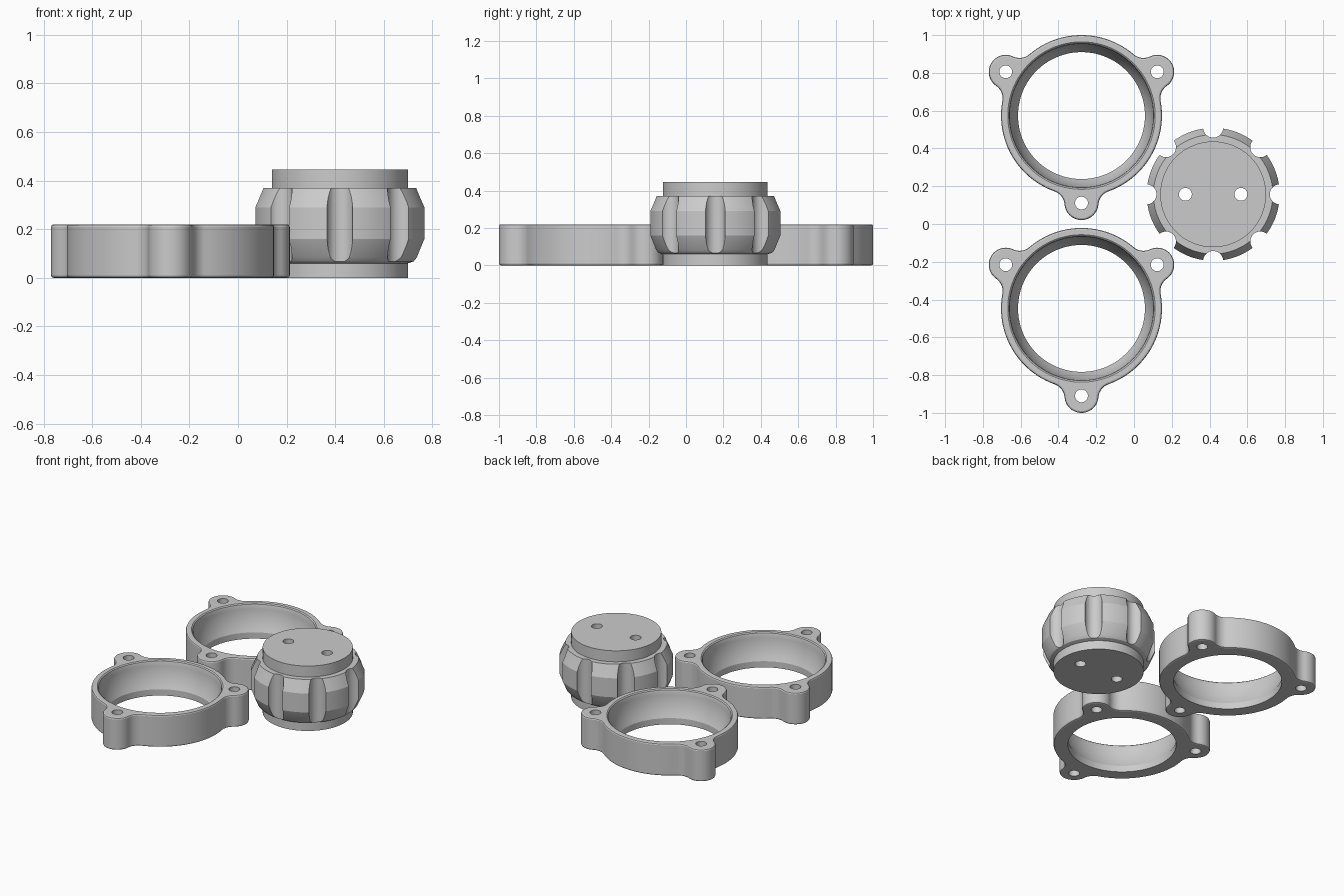
import bpy, bmesh, math
from mathutils import Vector

if "Cube" in bpy.data.objects:
    bpy.data.objects.remove(bpy.data.objects["Cube"])

grey = bpy.data.materials.new("plain grey")
grey.diffuse_color = (0.6, 0.6, 0.6, 1)
grey.use_nodes = True
grey.node_tree.nodes["Principled BSDF"].inputs["Base Color"].default_value = grey.diffuse_color


def link(name, bm, loc=(0, 0, 0)):
    bmesh.ops.recalc_face_normals(bm, faces=bm.faces[:])
    me = bpy.data.meshes.new(name)
    bm.to_mesh(me)
    bm.free()
    ob = bpy.data.objects.new(name, me)
    ob.location = loc
    bpy.context.collection.objects.link(ob)
    return ob


def loft(name, loops):
    """Solid from equal-length point loops, capped at both ends."""
    bm = bmesh.new()
    rows = [[bm.verts.new(p) for p in loop] for loop in loops]
    n = len(rows[0])
    for a, b in zip(rows, rows[1:]):
        for i in range(n):
            j = (i + 1) % n
            bm.faces.new((a[i], a[j], b[j], b[i]))
    bm.faces.new(rows[0][::-1])
    bm.faces.new(rows[-1])
    return link(name, bm)


def lathe(name, profile, n=96, x=0, y=0):
    turn = [2 * math.pi * (i + 0.5) / n for i in range(n)]
    return loft(name, [[(x + r * math.cos(a), y + r * math.sin(a), z) for a in turn]
                       for r, z in profile])


def pin(x, y, r, z0, z1, n=32):
    return lathe("cutter", [(r, z0), (r, z1)], n, x, y)


def finish(ob, cutters, loc):
    """Cut the holes, bake the modifiers, then shade."""
    for c in cutters:
        m = ob.modifiers.new("cut", 'BOOLEAN')
        m.operation, m.solver, m.object = 'DIFFERENCE', 'EXACT', c
        c.hide_render = True
    deps = bpy.context.evaluated_depsgraph_get()
    deps.update()
    me = bpy.data.meshes.new_from_object(ob.evaluated_get(deps))
    ob.modifiers.clear()
    ob.data = me
    for c in cutters:
        bpy.data.objects.remove(c)
    me.materials.clear()
    me.materials.append(grey)
    ob.location = loc
    bpy.ops.object.select_all(action='DESELECT')
    ob.select_set(True)
    bpy.context.view_layer.objects.active = ob
    bpy.ops.object.shade_smooth_by_angle(angle=math.radians(20))


# Clamp ring outline: a circle with three filleted bolt lobes
R, LOBE, FIL, D, H = 0.426, 0.09, 0.08, 0.463, 0.22
a, b = R + FIL, LOBE + FIL
t = math.acos((a * a + D * D - b * b) / (2 * a * D))
beta = math.atan2(a * math.sin(t), a * math.cos(t) - D)
lobe_angles = [math.radians(d) for d in (-90, 30, 150)]


def arc(c, r, a0, a1, n, turn):
    pts = []
    for i in range(n):
        s = a0 + (a1 - a0) * i / n
        p = Vector((c[0] + r * math.cos(s), c[1] + r * math.sin(s), 0))
        pts.append((p.x * math.cos(turn) - p.y * math.sin(turn),
                    p.x * math.sin(turn) + p.y * math.cos(turn)))
    return pts


def outline():
    pts = []
    fx, fy = a * math.cos(t), a * math.sin(t)
    for turn in lobe_angles:
        pts += arc((fx, -fy), FIL, math.pi - t, math.pi - beta, 10, turn)
        pts += arc((D, 0), LOBE, -beta, beta, 22, turn)
        pts += arc((fx, fy), FIL, math.pi + beta, math.pi + t, 10, turn)
        pts += arc((0, 0), R, t, math.radians(120) - t, 24, turn)
    return pts


def clamp_ring(name, y):
    pts = outline()
    ob = loft(name, [[(px, py, z) for px, py in pts] for z in (0, H)])
    bev = ob.modifiers.new("edge", 'BEVEL')
    bev.width, bev.segments = 0.01, 2
    bev.limit_method, bev.angle_limit = 'ANGLE', math.radians(40)
    bev.use_clamp_overlap = False
    # Spherical seat above a short straight bore, eased at the rim
    ball, bore = 0.38, 0.336
    low = math.acos(bore / ball)
    seat = [(bore, -0.1), (bore, H - ball * math.sin(low))]
    seat += [(ball * math.cos(low * (1 - i / 10)), H - ball * math.sin(low * (1 - i / 10)))
             for i in range(1, 10)]
    seat += [(0.383, 0.214), (0.391, 0.2205), (0.391, 0.3)]
    cutters = [lathe("cutter", seat)]
    cutters += [pin(D * math.cos(s), D * math.sin(s), 0.034, -0.1, 0.4) for s in lobe_angles]
    finish(ob, cutters, (-0.278, y, 0))


clamp_ring("back_clamp_ring", 0.574)
clamp_ring("front_clamp_ring", -0.447)

# Barrel knob with end bosses, eight grip grooves and two through holes
knob = lathe("grip_knob", [(0.28, 0), (0.28, 0.06), (0.305, 0.068), (0.32, 0.085),
                           (0.352, 0.16), (0.352, 0.29), (0.316, 0.37),
                           (0.28, 0.37), (0.28, 0.445)])
grooves = [pin(0.353 * math.cos(k * math.pi / 4), 0.353 * math.sin(k * math.pi / 4),
               0.053, -0.1, 0.6) for k in range(8)]
holes = [pin(s * 0.147, 0, 0.034, -0.1, 0.6) for s in (-1, 1)]
finish(knob, grooves + holes, (0.419, 0.157, 0))
